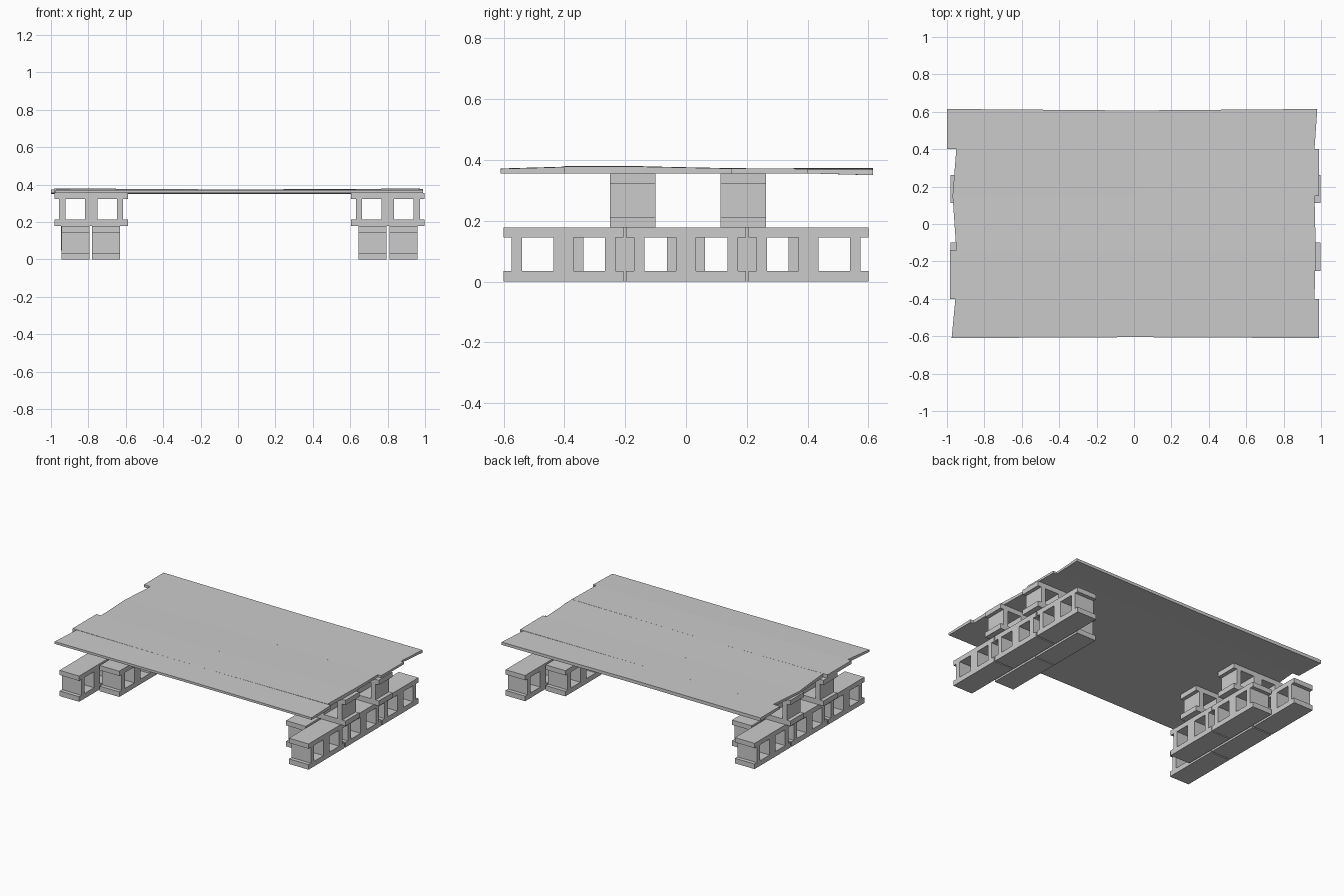
import bpy, bmesh
from math import pi
from mathutils import Matrix

if "Cube" in bpy.data.objects:
    bpy.data.objects.remove(bpy.data.objects["Cube"])

H = 0.178      # block height
L = 0.197      # half block length
W = 0.15       # block width


# Cinder block: I-shaped outline with two windows, extruded across its width
def block_mesh():
    cu = bpy.data.curves.new("block_profile", 'CURVE')
    cu.dimensions = '2D'
    cu.fill_mode = 'BOTH'
    cu.extrude = W / 2
    lo, hi, e = 0.035, H - 0.033, L - 0.026
    outline = [(-L, 0), (L, 0), (L, lo), (e, lo), (e, hi), (L, hi),
               (L, H), (-L, H), (-L, hi), (-e, hi), (-e, lo), (-L, lo)]
    hole = [(0.033, lo), (0.033, hi), (0.137, hi), (0.137, lo)]
    for loop in (outline, hole, [(-x, z) for x, z in hole]):
        s = cu.splines.new('POLY')
        s.points.add(len(loop) - 1)
        for p, (x, z) in zip(s.points, loop):
            p.co = (x, z, 0, 1)
        s.use_cyclic_u = True
    ob = bpy.data.objects.new("block_profile", cu)
    bpy.context.collection.objects.link(ob)
    bpy.context.view_layer.update()
    me = bpy.data.meshes.new_from_object(
        ob.evaluated_get(bpy.context.evaluated_depsgraph_get()))
    bpy.data.objects.remove(ob)
    me.transform(Matrix.Rotation(pi / 2, 4, 'X'))
    bm = bmesh.new()
    bm.from_mesh(me)
    bmesh.ops.remove_doubles(bm, verts=bm.verts, dist=1e-5)
    bmesh.ops.recalc_face_normals(bm, faces=bm.faces)
    for f in bm.faces:
        f.smooth = False
    bm.to_mesh(me)
    bm.free()
    me.name = "cinder_block"
    return me


block = block_mesh()


def place(name, x, y, z, turned):
    ob = bpy.data.objects.new(name, block)
    ob.location = (x, y, z)
    ob.rotation_euler.z = pi / 2 if turned else 0
    bpy.context.collection.objects.link(ob)


# Lower rows: three blocks outside, two blocks inside on each end
for side, outer, inner in (("left", -0.87, -0.705), ("right", 0.885, 0.72)):
    for y in (-0.403, 0, 0.403):
        place(side + "_outer_block", outer, y, 0, True)
    for y in (-0.2, 0.2):
        place(side + "_inner_block", inner, y, 0, True)

# Upper crosswise blocks
for side, x in (("left", -0.785), ("right", 0.801)):
    for y in (-0.175, 0.188):
        place(side + "_upper_block", x, y, H, False)


# Uneven planks: front/back edge as (x left, x right, y left, y mid, y right),
# then the top heights (left, mid, right) of each edge
def plank(name, front, back, zf, zb, drop=0.0):
    bm = bmesh.new()
    rings = []
    for (xl, xr, yl, ym, yr), z, d in ((front, zf, 0), (back, zb, drop)):
        xs, ys = (xl, (xl + xr) / 2, xr), (yl, ym, yr)
        top = [bm.verts.new((x, y, h)) for x, y, h in zip(xs, ys, z)]
        bot = [bm.verts.new((x, y, 0.356 - d)) for x, y in zip(xs, ys)]
        rings.append((top, bot))
    (ft, fb), (bt, bb) = rings
    for i in (0, 1):
        j = i + 1
        for q in ((ft[i], ft[j], bt[j], bt[i]), (fb[j], fb[i], bb[i], bb[j]),
                  (fb[i], fb[j], ft[j], ft[i]), (bb[j], bb[i], bt[i], bt[j])):
            bm.faces.new(q)
    for i in (0, 2):
        bm.faces.new((fb[i], ft[i], bt[i], bb[i]))
    bmesh.ops.recalc_face_normals(bm, faces=bm.faces)
    me = bpy.data.meshes.new(name)
    bm.to_mesh(me)
    bm.free()
    bpy.context.collection.objects.link(bpy.data.objects.new(name, me))


a, b, c, d = -0.40, -0.14, 0.15, 0.40
plank("front_plank", (-0.975, 0.99, -0.61, -0.605, -0.61), (-0.955, 0.99, a, a, a),
      (0.372, 0.372, 0.371), (0.378, 0.374, 0.377))
plank("second_plank", (-0.985, 0.965, a, a, a), (-0.985, 0.972, b, b, b),
      (0.380, 0.374, 0.379), (0.380, 0.374, 0.379))
plank("middle_plank", (-0.95, 0.972, b, b, b), (-0.97, 0.965, c, c, c),
      (0.379, 0.374, 0.378), (0.372, 0.373, 0.372))
plank("fourth_plank", (-0.97, 0.99, c, c, c), (-0.95, 0.99, d, d, d),
      (0.372, 0.373, 0.372), (0.373, 0.372, 0.371))
plank("back_plank", (-1.0, 0.965, d, d, d), (-1.0, 0.98, 0.615, 0.607, 0.615),
      (0.373, 0.372, 0.369), (0.374, 0.372, 0.369), 0.006)
